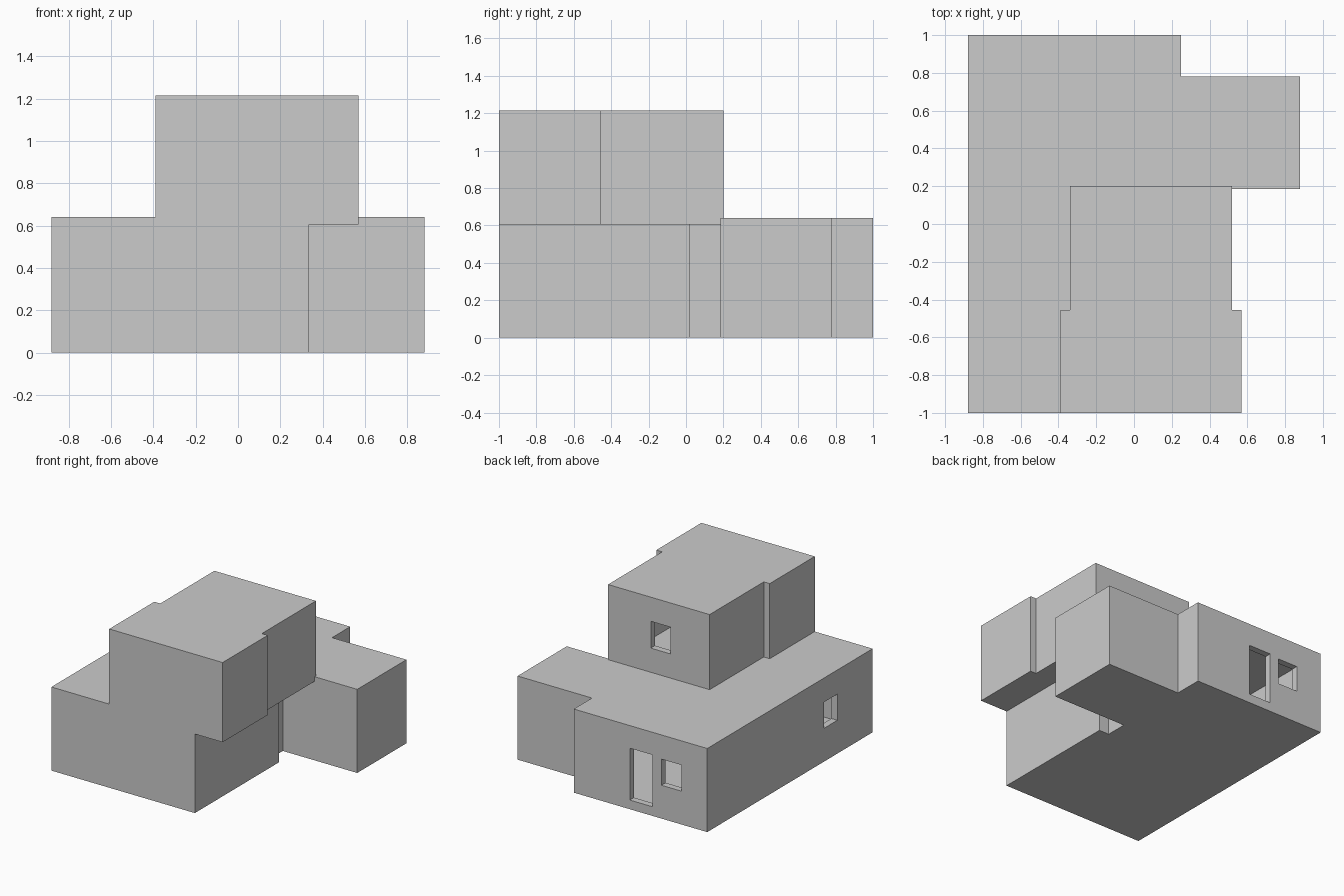
import bpy, bmesh
from mathutils import Vector

if "Cube" in bpy.data.objects:
    bpy.data.objects.remove(bpy.data.objects["Cube"])

WALL, SLAB = 0.05, 0.035
ROOF1, ROOF2 = 0.64, 1.215
BASE2 = ROOF1 - SLAB


def prism(name, outline, z0, z1):
    """Extrude a counter-clockwise outline from z0 to z1."""
    bm = bmesh.new()
    face = bm.faces.new([bm.verts.new((x, y, z0)) for x, y in outline])
    top = bmesh.ops.extrude_face_region(bm, geom=[face])["geom"]
    bmesh.ops.translate(bm, vec=(0, 0, z1 - z0),
                        verts=[v for v in top if isinstance(v, bmesh.types.BMVert)])
    bmesh.ops.recalc_face_normals(bm, faces=bm.faces)
    mesh = bpy.data.meshes.new(name)
    bm.to_mesh(mesh)
    bm.free()
    ob = bpy.data.objects.new(name, mesh)
    bpy.context.collection.objects.link(ob)
    return ob


def inset(outline, d):
    """Offset a right-angled outline inwards by d."""
    pts = [Vector(p) for p in outline]
    result = []
    for i, p in enumerate(pts):
        a = (p - pts[i - 1]).normalized()
        b = (pts[(i + 1) % len(pts)] - p).normalized()
        result.append((p.x - d * (a.y + b.y), p.y + d * (a.x + b.x)))
    return result


def rect(x0, x1, y0, y1):
    return [(x0, y0), (x1, y0), (x1, y1), (x0, y1)]


def combine(target, other, operation):
    """Apply a boolean and remove the helper."""
    other.hide_render = True
    mod = target.modifiers.new(operation.lower(), 'BOOLEAN')
    mod.operation, mod.object, mod.solver = operation, other, 'EXACT'
    bpy.context.view_layer.objects.active = target
    bpy.ops.object.modifier_apply(modifier=mod.name)
    bpy.data.objects.remove(other)


# Footprints of the two storeys
ground = [(-.88, -1), (.335, -1), (.335, .02), (.25, .02), (.25, .185),
          (.88, .185), (.88, .78), (.25, .78), (.25, 1), (-.88, 1)]
upper = [(-.39, -1), (.57, -1), (.57, -.455), (.52, -.455), (.52, .2),
         (-.34, .2), (-.34, -.455), (-.39, -.455)]

# Outer shell: ground storey with overhanging upper storey
house = prism("house_shell", ground, 0, ROOF1)
combine(house, prism("upper_storey", upper, BASE2, ROOF2), 'UNION')

# Hollow rooms
combine(house, prism("ground_room", inset(ground, WALL), SLAB, BASE2), 'DIFFERENCE')
combine(house, prism("upper_room", inset(upper, WALL), ROOF1, ROOF2 - SLAB), 'DIFFERENCE')

# Door and window openings
openings = {
    "back_door": (rect(-.415, -.225, .92, 1.05), .07, .467),
    "back_window": (rect(-.66, -.493, .92, 1.05), .255, .455),
    "left_window": (rect(-.93, -.80, -.573, -.409), .255, .455),
    "upper_window": (rect(-.01, .158, .12, .25), .825, 1.03),
}
for name, (outline, z0, z1) in openings.items():
    combine(house, prism(name, outline, z0, z1), 'DIFFERENCE')
